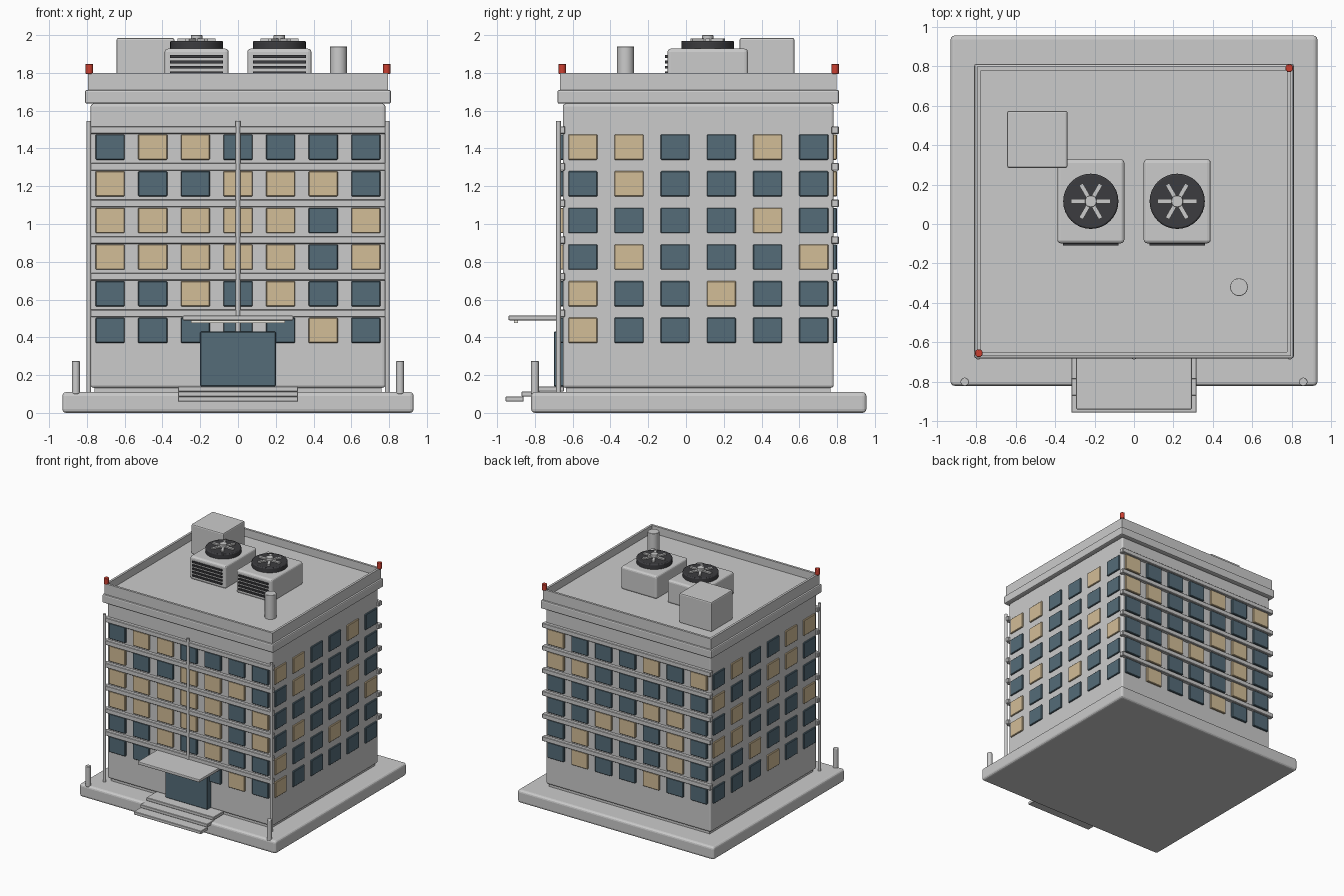
import bpy, bmesh, math

if "Cube" in bpy.data.objects:
    bpy.data.objects.remove(bpy.data.objects["Cube"])

CY = 0.065  # building centre in y


def material(name, rgb):
    m = bpy.data.materials.new(name)
    m.diffuse_color = (*rgb, 1)
    m.use_nodes = True
    m.node_tree.nodes["Principled BSDF"].inputs["Base Color"].default_value = m.diffuse_color
    return m


GLASS = material("dark_glass", (0.09, 0.15, 0.19))
LIT = material("lit_glass", (0.65, 0.51, 0.31))
RED = material("beacon_red", (0.60, 0.05, 0.03))
DARK = material("dark_metal", (0.045, 0.045, 0.05))
LAMP = material("lamp", (0.9, 0.88, 0.8))


def finish(bm, name, mat=None, bevel=0, segments=2):
    me = bpy.data.meshes.new(name)
    bm.to_mesh(me)
    bm.free()
    ob = bpy.data.objects.new(name, me)
    bpy.context.collection.objects.link(ob)
    if mat:
        me.materials.append(mat)
    if bevel:
        b = ob.modifiers.new("bevel", 'BEVEL')
        b.width, b.segments = bevel, segments
        b.limit_method = 'ANGLE'
    return ob


def box(name, x, y, z, mat=None, bevel=0, segments=2):
    """Box from (min, max) pairs."""
    bm = bmesh.new()
    bmesh.ops.create_cube(bm, size=1)
    for v in bm.verts:
        v.co = [r[0] if c < 0 else r[1] for c, r in zip(v.co, (x, y, z))]
    return finish(bm, name, mat, bevel, segments)


def cylinder(name, x, y, r, z0, z1, mat=None, bevel=0, sides=24):
    bm = bmesh.new()
    bmesh.ops.create_cone(bm, cap_ends=True, segments=sides, radius1=r, radius2=r, depth=z1 - z0)
    bmesh.ops.translate(bm, verts=bm.verts, vec=(x, y, (z0 + z1) / 2))
    ob = finish(bm, name, mat, bevel)
    bpy.context.view_layer.objects.active = ob
    ob.select_set(True)
    bpy.ops.object.shade_smooth_by_angle(angle=math.radians(35))
    ob.select_set(False)
    return ob


# Ground slab and main block
box("base_slab", (-0.93, 0.93), (-0.82, 0.955), (0, 0.11), bevel=0.02, segments=3)
box("plinth", (-0.76, 0.76), (-0.635, 0.765), (0.10, 0.16))
box("main_block", (-0.78, 0.78), (-0.652, 0.782), (0.133, 1.637), bevel=0.015, segments=3)

# Cornice, roof deck and hollow parapet
box("cornice", (-0.81, 0.81), (CY - 0.746, CY + 0.746), (1.637, 1.71), bevel=0.01)
bm = bmesh.new()
bmesh.ops.create_cube(bm, size=1)
for v in bm.verts:
    v.co = (v.co.x * 1.59, CY + v.co.y * 1.466, 1.80 if v.co.z > 0 else 1.70)
top = max(bm.faces, key=lambda f: f.calc_center_median().z)
bmesh.ops.inset_region(bm, faces=[top], thickness=0.027)
bmesh.ops.translate(bm, verts=top.verts, vec=(0, 0, -0.0001))
deck = bmesh.ops.extrude_face_region(bm, geom=[top])
bmesh.ops.translate(bm, vec=(0, 0, -0.065),
                    verts=[g for g in deck['geom'] if isinstance(g, bmesh.types.BMVert)])
if top.is_valid:
    bm.faces.remove(top)
finish(bm, "parapet")

# Windows: one string per floor from the top, 1 = lit
FRONT = "0110000 1001110 1111101 1111101 0010100 0000010".split()
BACK = "1000101 1100000 0000110 0011010 0100010 0100100".split()
RIGHT = "110010 010000 000010 010001 100100 100000".split()
LEFT = "010011 100110 010100 110001 001000 000100".split()
ROW_Z = [1.407 - 0.194 * i for i in range(6)]
W, H, OUT = 0.077, 0.067, 0.017


def windows(side, pattern):
    for r, row in enumerate(pattern):
        z = (ROW_Z[r] - H, ROW_Z[r] + H)
        for c, lit in enumerate(row):
            mat = LIT if lit == "1" else GLASS
            name = f"{side}_window_{r + 1}_{c + 1}"
            if side in ("front", "back"):
                x = (c - 3) * 0.2257 * (1 if side == "front" else -1)
                y = (-0.652 - OUT, -0.64) if side == "front" else (0.77, 0.782 + OUT)
                box(name, (x - W, x + W), y, z, mat, 0.004, 1)
            else:
                y = CY + (c - 2.5) * 0.2445 * (1 if side == "right" else -1)
                x = (0.77, 0.78 + OUT * 0.7) if side == "right" else (-0.78 - OUT * 0.7, -0.77)
                box(name, x, (y - W, y + W), z, mat, 0.004, 1)


for side, pattern in (("front", FRONT), ("back", BACK), ("right", RIGHT), ("left", LEFT)):
    windows(side, pattern)

# Floor bands on front and back
for i, rz in enumerate(ROW_Z):
    z = (rz + 0.070, rz + 0.110)
    box(f"front_band_{i + 1}", (-0.797, 0.797), (-0.68, -0.64), z, bevel=0.004, segments=1)
    box(f"back_band_{i + 1}", (-0.797, 0.797), (0.77, 0.81), z, bevel=0.004, segments=1)

# Front downpipes
for i, x in enumerate((-0.79, 0, 0.79)):
    cylinder(f"downpipe_{i + 1}", x, -0.675, 0.0125, 0.11, 1.545, sides=16)

# Entrance: door, canopy, lamp strip, steps, bollards
box("entrance_door", (-0.2, 0.2), (-0.70, -0.64), (0.14, 0.43), GLASS, 0.005, 1)
box("canopy", (-0.293, 0.293), (-0.94, -0.64), (0.49, 0.515), bevel=0.006)
box("canopy_lamp", (-0.25, 0.25), (-0.91, -0.89), (0.477, 0.492), LAMP)
for i in range(3):
    y = -0.785 - 0.085 * i
    box(f"step_{i + 1}", (-0.318, 0.318), (y, y + 0.095 if i else -0.645),
        (0.114 - 0.027 * i, 0.141 - 0.027 * i), bevel=0.003, segments=1)
for s, label in ((-1, "left"), (1, "right")):
    cylinder(f"{label}_bollard", s * 0.858, -0.80, 0.021, 0.10, 0.275, bevel=0.004)

# Rooftop hut and vent pipe
box("roof_hut", (-0.643, -0.337), (0.284, 0.574), (1.73, 1.985), bevel=0.01)
cylinder("vent_pipe", 0.532, -0.32, 0.045, 1.73, 1.94, bevel=0.003)

# Cooling units with slats and fans
for s, label in ((-1, "left"), (1, "right")):
    x, y = s * 0.219, 0.115
    box(f"{label}_cooling_unit", (x - 0.17, x + 0.17), (-0.098, 0.328), (1.73, 1.928), bevel=0.018, segments=3)
    for i in range(5):
        z = 1.887 - 0.029 * i
        box(f"{label}_slat_{i + 1}", (x - 0.14, x + 0.14), (-0.11, -0.09), (z - 0.007, z + 0.007), DARK)
    cylinder(f"{label}_fan_drum", x, y, 0.14, 1.92, 1.97, DARK, bevel=0.008, sides=32)
    for i in range(3):
        blade = box(f"{label}_fan_blade_{i + 1}", (-0.1, 0.1), (-0.011, 0.011), (-0.006, 0.006))
        blade.location = (x, y, 1.975)
        blade.rotation_euler.z = i * math.pi / 3
    cylinder(f"{label}_fan_hub", x, y, 0.03, 1.96, 2.0, bevel=0.003)

# Corner warning beacons
for i, (x, y) in enumerate(((-0.787, -0.655), (0.787, 0.79))):
    cylinder(f"beacon_{i + 1}", x, y, 0.02, 1.795, 1.848, RED, bevel=0.004, sides=16)
